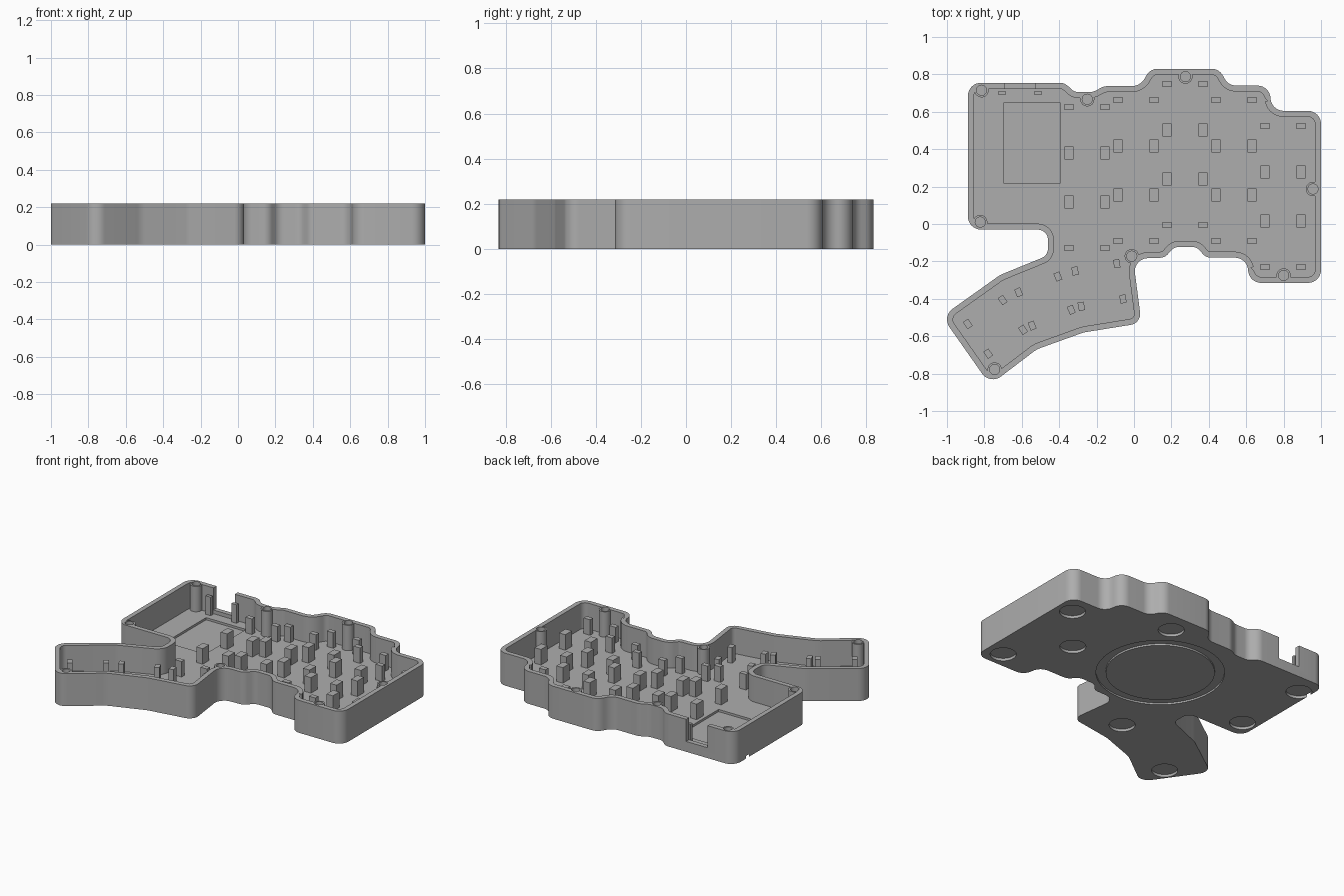
import bpy, bmesh, math
from mathutils import Vector

if "Cube" in bpy.data.objects:
    bpy.data.objects.remove(bpy.data.objects["Cube"])

HEIGHT, FLOOR, WALL = 0.22, 0.045, 0.032
grey = bpy.data.materials.new("grey plastic")
grey.diffuse_color = (0.42, 0.42, 0.42, 1)
grey.use_nodes = True
grey.node_tree.nodes["Principled BSDF"].inputs["Base Color"].default_value = grey.diffuse_color

# Outer corners, clockwise from the back left: x, y, fillet radius
CORNERS = [(-.888, .755, .07), (-.37, .755, .07), (-.32, .705, .06), (-.22, .705, .08),
           (-.16, .737, .08), (.035, .737, .08), (.085, .83, .07), (.455, .83, .07),
           (.505, .74, .07), (.73, .74, .07), (.73, .605, .07), (1, .605, .07),
           (1, -.315, .07), (.61, -.315, .07), (.61, -.18, .07), (.385, -.18, .06),
           (.335, -.122, .06), (.215, -.122, .06), (.165, -.18, .06), (-.005, -.185, .07),
           (.04, -.53, .06), (-.27, -.58, .15), (-.52, -.67, .15), (-.77, -.86, .07),
           (-1.027, -.494, .07), (-.715, -.272, .15), (-.46, -.168, .055),
           (-.46, -.03, .055), (-.888, -.03, .07)]


def rounded_outline(corners, steps=8):
    pts = []
    for i, (x, y, r) in enumerate(corners):
        p = Vector((x, y))
        a = Vector(corners[i - 1][:2]) - p
        b = Vector(corners[(i + 1) % len(corners)][:2]) - p
        la, lb = a.length, b.length
        a, b = a / la, b / lb
        half = a.angle(b) / 2
        t = min(r / math.tan(half), 0.6 * la, 0.6 * lb)
        r = t * math.tan(half)
        centre = p + (a + b).normalized() * (r / math.sin(half))
        u, v = p + a * t - centre, p + b * t - centre
        sweep = u.angle(v)
        for k in range(steps + 1):
            f = k / steps
            w = (u * math.sin((1 - f) * sweep) + v * math.sin(f * sweep)) / math.sin(sweep)
            pts.append(centre + w)
    return pts


def inset(pts, d):
    out = []
    for i, p in enumerate(pts):
        e = (p - pts[i - 1]).normalized()
        f = (pts[(i + 1) % len(pts)] - p).normalized()
        m = (Vector((e.y, -e.x)) + Vector((f.y, -f.x))).normalized()
        out.append(p + m * d)
    return out


def finish(name, bm):
    bmesh.ops.recalc_face_normals(bm, faces=bm.faces[:])
    me = bpy.data.meshes.new(name)
    bm.to_mesh(me)
    bm.free()
    me.materials.append(grey)
    ob = bpy.data.objects.new(name, me)
    bpy.context.collection.objects.link(ob)
    return ob


def add_box(bm, x, y, sx, sy, z0, z1, angle=0.0):
    verts = bmesh.ops.create_cube(bm, size=1)["verts"]
    c, s = math.cos(angle), math.sin(angle)
    for v in verts:
        px, py = v.co.x * sx, v.co.y * sy
        v.co = (x + c * px - s * py, y + s * px + c * py, z0 if v.co.z < 0 else z1)


def add_cylinder(bm, x, y, r, z0, z1, seg=32):
    verts = bmesh.ops.create_cone(bm, cap_ends=True, segments=seg, radius1=r,
                                  radius2=r, depth=1)["verts"]
    for v in verts:
        v.co = (x + v.co.x, y + v.co.y, z0 if v.co.z < 0 else z1)


def add_ring(bm, x, y, r0, r1, z0, z1, seg=64):
    rows = []
    for r, z in ((r0, z0), (r1, z0), (r1, z1), (r0, z1)):
        rows.append([bm.verts.new((x + r * math.cos(math.tau * k / seg),
                                   y + r * math.sin(math.tau * k / seg), z))
                     for k in range(seg)])
    for j in range(4):
        bridge(bm, rows[j], rows[(j + 1) % 4])


def bridge(bm, lo, hi):
    n = len(lo)
    for k in range(n):
        bm.faces.new((lo[k], lo[(k + 1) % n], hi[(k + 1) % n], hi[k]))


def combine(target, tool, operation):
    mod = target.modifiers.new("cut", 'BOOLEAN')
    mod.operation, mod.solver, mod.object = operation, 'EXACT', tool
    bpy.context.view_layer.objects.active = target
    bpy.ops.object.modifier_apply(modifier=mod.name)
    bpy.data.objects.remove(tool)


# Tray: bottom, outer wall, rim, inner wall and floor
outer = rounded_outline(CORNERS)
inner = inset(outer, WALL)
bm = bmesh.new()
loops = [[bm.verts.new((p.x, p.y, z)) for p in pts]
         for pts, z in ((outer, 0), (outer, HEIGHT), (inner, HEIGHT), (inner, FLOOR))]
for lo, hi in zip(loops, loops[1:]):
    bridge(bm, lo, hi)
bm.faces.new(loops[0])
bm.faces.new(loops[-1])
tray = finish("case_tray", bm)

# Screw posts, fused to the wall
SCREWS = [(-.815, .715), (-.25, .667), (.275, .788), (.957, .187), (-.822, .01),
          (-.012, -.172), (.8, -.275), (-.745, -.778)]
bm = bmesh.new()
for x, y in SCREWS:
    add_cylinder(bm, x, y, .038, .02, HEIGHT - .003)
combine(tray, finish("screw_posts", bm), 'UNION')

# Cuts: screw holes, foot recesses, bottom ring groove, board pocket, port opening
bm = bmesh.new()
for x, y in SCREWS:
    add_cylinder(bm, x, y, .027, .07, HEIGHT + .05, 24)
combine(tray, finish("screw_holes", bm), 'DIFFERENCE')
bm = bmesh.new()
for x, y in [(-.81, .61), (-.79, .095), (-.80, -.66), (-.24, -.40), (.278, .687),
             (.888, .47), (.61, .143), (.878, -.204)]:
    add_cylinder(bm, x, y, .08, -.05, .018, 40)
add_ring(bm, -.005, .245, .335, .395, -.05, .012)
combine(tray, finish("bottom_recesses", bm), 'DIFFERENCE')
bm = bmesh.new()
add_box(bm, -.545, .433, .30, .435, FLOOR - .015, FLOOR + .02)
add_box(bm, -.61, .765, .16, .11, .07, HEIGHT + .05)
combine(tray, finish("pocket_and_port", bm), 'DIFFERENCE')

# Support pegs under the finger keys: five staggered columns
bm = bmesh.new()
BASE, TOP = FLOOR - .01, .15
for i, y in enumerate((.626, .663, .749, .663, .524)):
    for side in (-1, 1):
        x = -.251 + .262 * i + .096 * side
        for drop, depth in ((0, .032), (.246, .07), (.508, .07), (.754, .032)):
            add_box(bm, x, y - drop, .048, depth, BASE, TOP)
finish("finger_key_pegs", bm)

# Support pegs under the three fanned thumb keys
bm = bmesh.new()
for x, y, deg in ((-.741, -.55, 34.4), (-.476, -.412, 22), (-.187, -.326, 10)):
    a = math.radians(deg)
    c, s = math.cos(a), math.sin(a)
    for u in (-.113, .113):
        for v in (-.096, .096):
            add_box(bm, x + c * u - s * v, y + s * u + c * v, .033, .045, BASE, TOP, a)
finish("thumb_key_pegs", bm)

# Board guides beside the port
bm = bmesh.new()
for x in (-.706, -.513):
    add_box(bm, x, .70, .038, .022, BASE, .17)
finish("board_guides", bm)

# Smooth the rounded walls, keep the edges sharp
bpy.ops.object.select_all(action='DESELECT')
tray.select_set(True)
bpy.context.view_layer.objects.active = tray
bpy.ops.object.shade_smooth_by_angle(angle=math.radians(30))
